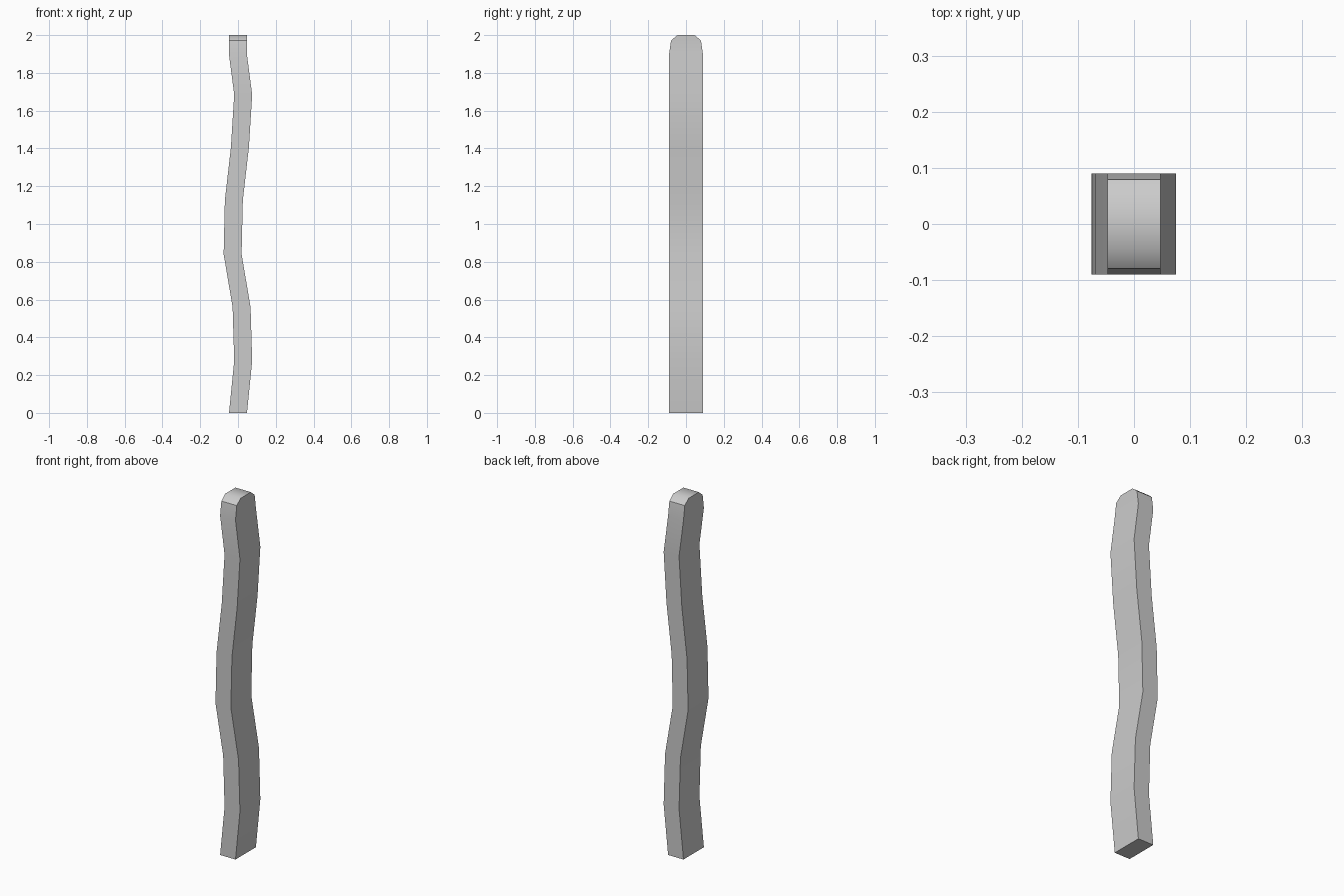
import bpy, bmesh

if "Cube" in bpy.data.objects:
    bpy.data.objects.remove(bpy.data.objects["Cube"])

HALF_W = 0.0475
# Cross-sections up the board: height, sideways bend, half depth
SECTIONS = [
    (0.0, 0.0, 0.09), (0.275, 0.0275, 0.09), (0.56, 0.019, 0.09),
    (0.84, -0.0285, 0.09), (1.125, -0.022, 0.09), (1.405, 0.01, 0.09),
    (1.685, 0.0275, 0.09), (1.895, 0.0, 0.09),
    (1.972, 0.0, 0.079), (2.0, 0.0, 0.045),
]

# Wavy board with rounded top, lofted through the sections
bm = bmesh.new()
rings = []
for z, cx, hd in SECTIONS:
    rings.append([bm.verts.new((cx + sx * HALF_W, sy * hd, z))
                  for sx, sy in ((-1, -1), (1, -1), (1, 1), (-1, 1))])
for a, b in zip(rings, rings[1:]):
    for i in range(4):
        j = (i + 1) % 4
        bm.faces.new((a[i], a[j], b[j], b[i]))
bm.faces.new(rings[0][::-1])
bm.faces.new(rings[-1])
bmesh.ops.recalc_face_normals(bm, faces=bm.faces)

mesh = bpy.data.meshes.new("wavy_board")
bm.to_mesh(mesh)
bm.free()
board = bpy.data.objects.new("wavy_board", mesh)
bpy.context.collection.objects.link(board)

# Soft shading along the bends, crisp long edges
bpy.context.view_layer.objects.active = board
board.select_set(True)
bpy.ops.object.shade_smooth_by_angle(angle=0.72)
